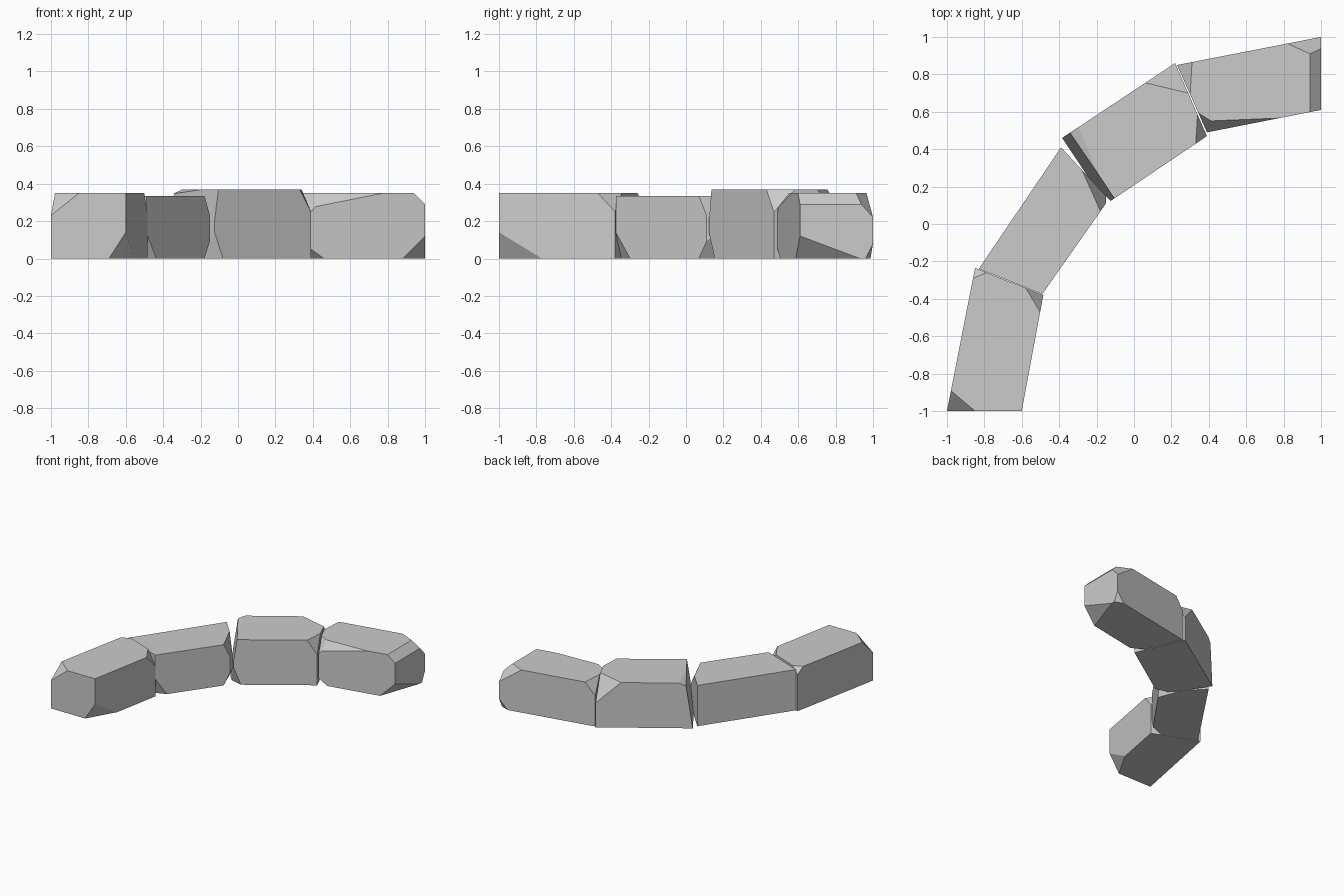
import bpy, bmesh
from mathutils import Vector

if "Cube" in bpy.data.objects:
    bpy.data.objects.remove(bpy.data.objects["Cube"])


def stone(name, outline, height, cuts):
    """Upright prism with corners chipped off; each cut is a plane through 3 points."""
    bm = bmesh.new()
    base = bm.faces.new([bm.verts.new((x, y, 0)) for x, y in outline])
    top = bmesh.ops.extrude_face_region(bm, geom=[base])["geom"]
    bmesh.ops.translate(bm, vec=(0, 0, height),
                        verts=[v for v in top if isinstance(v, bmesh.types.BMVert)])
    n = len(outline)
    centre = Vector((sum(p[0] for p in outline) / n,
                     sum(p[1] for p in outline) / n, height / 2))
    for cut in cuts:
        a, b, c = (Vector(p) for p in cut)
        normal = (b - a).cross(c - a).normalized()
        if normal.dot(centre - a) > 0:
            normal = -normal
        res = bmesh.ops.bisect_plane(bm, geom=bm.verts[:] + bm.edges[:] + bm.faces[:],
                                     plane_co=a, plane_no=normal, clear_outer=True)
        rim = [g for g in res["geom_cut"] if isinstance(g, bmesh.types.BMEdge)]
        if rim:
            bmesh.ops.holes_fill(bm, edges=[e for e in bm.edges if e.is_boundary])
    bmesh.ops.recalc_face_normals(bm, faces=bm.faces[:])
    mesh = bpy.data.meshes.new(name)
    bm.to_mesh(mesh)
    bm.free()
    obj = bpy.data.objects.new(name, mesh)
    bpy.context.collection.objects.link(obj)


# front end stone
stone("kerb_stone_front", [(-1, -1), (-.60, -1), (-.485, -.38), (-.85, -.235)], .35, [
    [(-.98, -.89, .35), (-.85, -1, .35), (-1, -1, .23)],
    [(-.60, -1, .14), (-.69, -1, 0), (-.557, -.77, 0)],
    [(-.58, -.34, .35), (-.502, -.47, .35), (-.485, -.38, .25)],
    [(-.86, -.29, .35), (-.79, -.26, .35), (-.85, -.235, .30)],
])

# second stone, lowest
stone("kerb_stone_left", [(-.83, -.24), (-.49, -.375), (-.15, .11), (-.15, .15), (-.39, .41)], .335, [
    [(-.27, .27, .335), (-.18, .07, .335), (-.15, .12, .22)],
    [(-.15, .12, .10), (-.18, .07, 0), (-.25, .25, 0)],
    [(-.49, -.375, .14), (-.44, -.30, 0), (-.56, -.345, 0)],
])

# third stone, tallest
stone("kerb_stone_middle", [(-.43, .43), (-.125, .123), (.39, .47), (.22, .86)], .37, [
    [(-.30, .52, .37), (-.20, .29, .37), (-.43, .43, .30)],
    [(-.20, .28, .37), (-.105, .137, .37), (-.13, .13, .20)],
    [(-.125, .123, .14), (-.08, .153, 0), (-.18, .178, 0)],
    [(.06, .755, .37), (.29, .70, .37), (.22, .86, .20)],
    [(.34, .59, .37), (.33, .43, .37), (.39, .47, .25)],
])

# back end stone, with its worn front edge
stone("kerb_stone_back", [(.23, .85), (.39, .49), (1, .61), (1, 1)], .35, [
    [(.31, .86, .35), (.30, .69, .35), (.23, .85, .25)],
    [(.35, .59, .35), (.43, .54, .35), (.39, .49, .25)],
    [(.43, .552, .35), (.77, .566, .35), (.50, .512, .295)],
    [(.94, .60, .35), (.94, .91, .35), (1, .75, .29)],
    [(.82, .965, .35), (.94, .91, .35), (1, 1, .22)],
    [(1, .61, .12), (.88, .586, 0), (1, .93, 0)],
    [(1, 1, .08), (.93, .986, 0), (1, .96, 0)],
    [(.39, .49, .05), (.46, .504, 0), (.36, .56, 0)],
])
